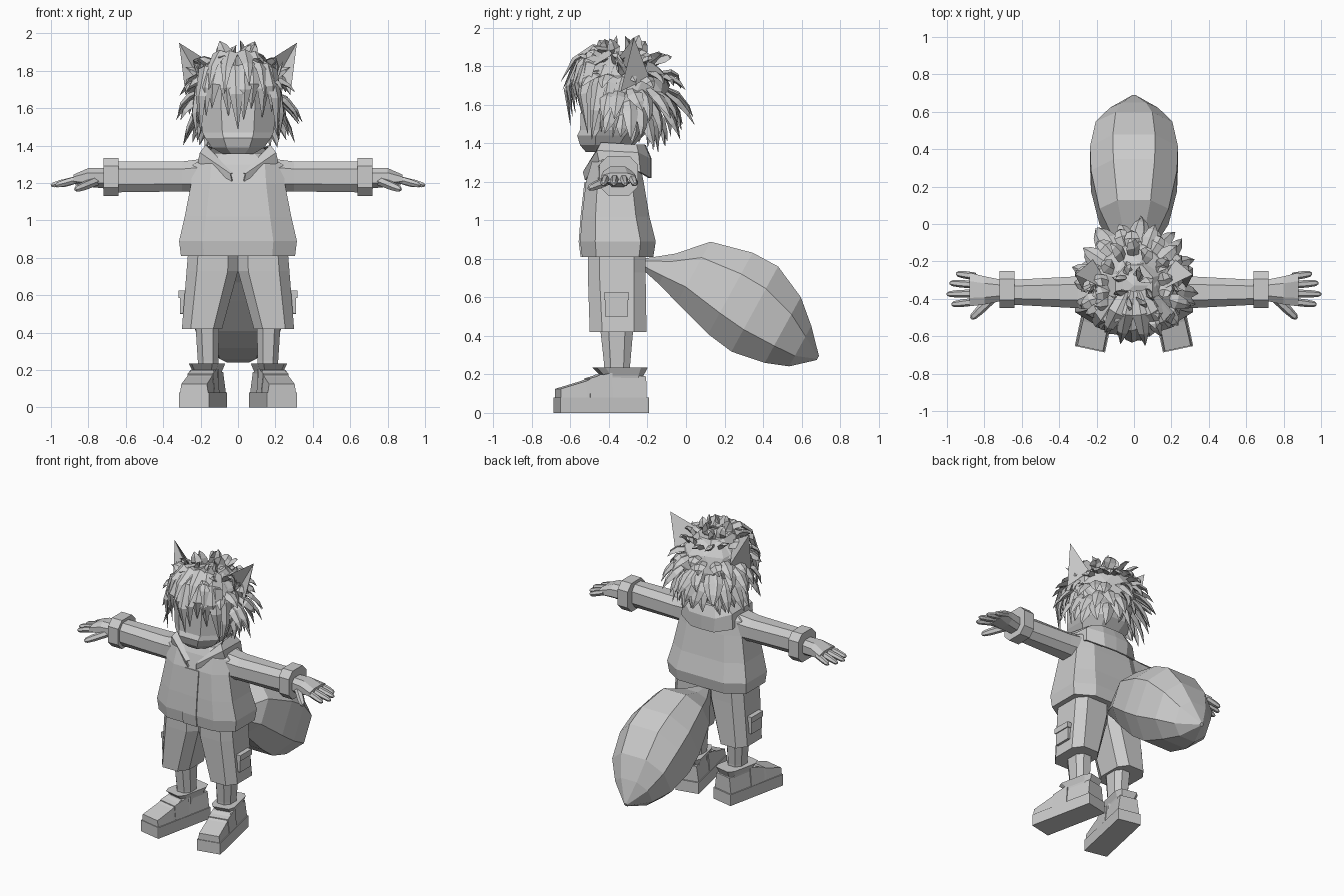
import bpy, bmesh, math, random
from mathutils import Vector, Matrix

random.seed(4)
cube = bpy.data.objects.get("Cube")
if cube:
    bpy.data.objects.remove(cube)

grey = bpy.data.materials.new("plain_grey")
grey.use_nodes = True
grey.diffuse_color = (0.6, 0.6, 0.6, 1)
grey.node_tree.nodes["Principled BSDF"].inputs["Base Color"].default_value = (0.6, 0.6, 0.6, 1)


def finish(name, bm, mirror=False, thick=0):
    bmesh.ops.recalc_face_normals(bm, faces=bm.faces)
    me = bpy.data.meshes.new(name)
    bm.to_mesh(me)
    bm.free()
    me.materials.append(grey)
    ob = bpy.data.objects.new(name, me)
    bpy.context.collection.objects.link(ob)
    if thick:
        m = ob.modifiers.new("thickness", 'SOLIDIFY')
        m.thickness, m.offset = thick, 0
    if mirror:
        ob.modifiers.new("mirror", 'MIRROR').use_clip = False
    return ob


def add_loft(bm, rings, closed=True):
    rows = [[bm.verts.new(p) for p in r] for r in rings]
    n = len(rows[0])
    for a, b in zip(rows, rows[1:]):
        for i in range(n if closed else n - 1):
            j = (i + 1) % n
            bm.faces.new((a[i], a[j], b[j], b[i]))
    if closed:
        bm.faces.new(rows[0])
        bm.faces.new(rows[-1])


def loft(name, rings, mirror=False, closed=True, thick=0):
    bm = bmesh.new()
    add_loft(bm, rings, closed)
    return finish(name, bm, mirror, thick)


def octagon(a0, a1, b0, b1, c):
    # rectangle with its corners cut off by the share c
    da, db = (a1 - a0) * c, (b1 - b0) * c
    return [(a0 + da, b0), (a1 - da, b0), (a1, b0 + db), (a1, b1 - db),
            (a1 - da, b1), (a0 + da, b1), (a0, b1 - db), (a0, b0 + db)]


def level(z, x0, x1, y0, y1, c=0.25):
    return [(x, y, z) for x, y in octagon(x0, x1, y0, y1, c)]


def across(x, y0, y1, z0, z1, c=0.25):
    return [(x, y, z) for y, z in octagon(y0, y1, z0, z1, c)]


# Jacket
loft("jacket", [level(z, -w, w, f, b, c) for z, w, f, b, c in (
    (0.81, 0.305, -0.54, -0.17, 0.2), (0.89, 0.315, -0.55, -0.157, 0.2),
    (1.02, 0.285, -0.54, -0.19, 0.2), (1.2, 0.25, -0.52, -0.22, 0.2),
    (1.3, 0.24, -0.49, -0.24, 0.2), (1.36, 0.14, -0.46, -0.26, 0.2))])
loft("jacket_front_strip", [[(-0.055, y, z), (0.055, y, z)] for y, z in (
    (-0.543, 0.81), (-0.553, 0.89), (-0.543, 1.02), (-0.523, 1.2))],
    closed=False, thick=0.009)

# Folded collar, open at the front
loft("collar", [
    [(0.03, -0.52, 1.21), (0.21, -0.45, 1.31), (0.2, -0.24, 1.25), (0.09, -0.19, 1.22), (0, -0.185, 1.22)],
    [(0.04, -0.53, 1.25), (0.2, -0.46, 1.36), (0.19, -0.25, 1.35), (0.1, -0.19, 1.32), (0, -0.185, 1.32)],
    [(0.03, -0.5, 1.25), (0.17, -0.44, 1.4), (0.14, -0.26, 1.39), (0.08, -0.22, 1.39), (0, -0.215, 1.39)]],
    mirror=True, closed=False, thick=0.012)

# Sleeves and cuffs
loft("sleeves", [across(0.18, -0.46, -0.27, 1.15, 1.33), across(0.3, -0.45, -0.28, 1.155, 1.315),
                 across(0.68, -0.43, -0.3, 1.15, 1.315)], mirror=True)
loft("cuffs", [across(x, -0.45, -0.25, 1.13, 1.335, 0.22) for x in (0.64, 0.72)], mirror=True)

# Hands
loft("palms", [across(0.7, -0.41, -0.3, 1.17, 1.28), across(0.8, -0.43, -0.28, 1.18, 1.28),
               across(0.88, -0.44, -0.26, 1.195, 1.245)], mirror=True)
bm = bmesh.new()


def finger(a, b, r):
    a, b = Vector(a), Vector(b)
    d = (b - a).normalized()
    s = d.cross(Vector((0, 0, 1))).normalized()
    u = s.cross(d)
    add_loft(bm, [[a.lerp(b, t) + (s * math.cos(k * math.pi / 3) + u * math.sin(k * math.pi / 3)) * r * q
                   for k in range(6)] for t, q in ((0, 1), (0.6, 0.95), (0.9, 0.75), (1, 0.35))])


for y, tip_y, tip_x in ((-0.28, -0.265, 0.95), (-0.325, -0.315, 0.985),
                        (-0.37, -0.375, 1.0), (-0.415, -0.43, 0.975)):
    finger((0.85, y, 1.222), (tip_x, tip_y, 1.187), 0.021)
finger((0.76, -0.4, 1.21), (0.87, -0.505, 1.165), 0.025)
finish("fingers", bm, mirror=True)

# Shorts with side pockets
loft("shorts", [level(0.42, 0.085, 0.3, -0.5, -0.205, 0.22), level(0.73, 0, 0.275, -0.51, -0.21, 0.2),
                level(0.85, 0, 0.265, -0.51, -0.21, 0.2)], mirror=True)
loft("pockets", [across(x, -0.42, -0.3, 0.5, 0.62, 0.02) for x in (0.27, 0.31)], mirror=True)
loft("pocket_flaps", [across(x, -0.425, -0.295, 0.585, 0.625, 0.02) for x in (0.27, 0.317)], mirror=True)

# Legs
loft("legs", [level(0.12, 0.105, 0.21, -0.42, -0.29), level(0.25, 0.105, 0.215, -0.425, -0.29),
              level(0.48, 0.1, 0.23, -0.45, -0.27)], mirror=True)

# Shoes, modelled straight and then turned outward
turn = Matrix.Translation((0.14, -0.22, 0)) @ Matrix.Rotation(math.radians(12), 4, 'Z')


def shoe_part(name, rings):
    loft(name, [[turn @ Vector(p) for p in r] for r in rings], mirror=True)


shoe_part("shoe_soles", [level(z, -0.083, 0.083, -0.46, 0.01, 0.01) for z in (0, 0.08)])
shoe_part("shoe_uppers", [[(-0.078, y, 0.07), (0.078, y, 0.07), (w, y, z), (-w, y, z)]
                          for y, w, z in ((-0.455, 0.07, 0.125), (-0.32, 0.068, 0.165),
                                          (-0.24, 0.062, 0.2), (0, 0.062, 0.19))])
shoe_part("shoe_straps", [[(-0.081, y, 0.07), (0.081, y, 0.07), (0.069, y, z), (-0.069, y, z)]
                          for y, z in ((-0.3, 0.18), (-0.18, 0.21))])
shoe_part("shoe_collars", [level(0.15, -0.06, 0.06, -0.2, -0.02, 0.15),
                           level(0.195, -0.065, 0.065, -0.22, -0.01, 0.15),
                           level(0.235, -0.08, 0.08, -0.26, 0.01, 0.15)])

# Tail, swept back and down from the waist
axis, up, root = Vector((0, 0.876, -0.48)), Vector((0, 0.48, 0.876)), Vector((0, -0.2, 0.77))
loft("tail", [[root + axis * s + up * v + Vector((h, 0, 0)) for h, v in octagon(-w, w, lo, hi, 0.26)]
              for s, lo, hi, w in ((-0.03, -0.03, 0.02, 0.03), (0.1, -0.06, 0.12, 0.11),
                                   (0.23, -0.1, 0.262, 0.185), (0.45, -0.165, 0.317, 0.23),
                                   (0.6, -0.187, 0.318, 0.235), (0.78, -0.155, 0.235, 0.205),
                                   (0.9, -0.11, 0.13, 0.13), (1.01, -0.012, 0.012, 0.012))])

# Neck and head
loft("neck", [level(z, -0.075, 0.075, -0.43, -0.29) for z in (1.25, 1.45)])
loft("head", [level(z, -w, w, f, b, 0.28) for z, w, f, b in (
    (1.355, 0.08, -0.52, -0.36), (1.39, 0.14, -0.55, -0.27), (1.44, 0.175, -0.565, -0.22),
    (1.47, 0.19, -0.55, -0.19), (1.6, 0.205, -0.545, -0.16), (1.75, 0.2, -0.54, -0.15),
    (1.86, 0.1, -0.45, -0.22))])

# Hollow pointed ears
bm = bmesh.new()
inner, outer, back, tip, hollow = [bm.verts.new(p) for p in (
    (0.11, -0.37, 1.82), (0.28, -0.34, 1.67), (0.22, -0.19, 1.74), (0.315, -0.27, 1.95), (0.22, -0.27, 1.78))]
for f in ((inner, tip, back), (outer, back, tip), (inner, hollow, tip),
          (hollow, outer, tip), (inner, back, hollow), (outer, hollow, back)):
    bm.faces.new(f)
finish("ears", bm, mirror=True)

# Hair: a cap covered in pointed locks
centre = Vector((0, -0.33, 1.67))
radii = Vector((0.22, 0.25, 0.21))
bm = bmesh.new()
bmesh.ops.create_icosphere(bm, subdivisions=2, radius=1)
for v in bm.verts:
    v.co = centre + v.co * radii
    if v.co.y < -0.4 and v.co.z < 1.7:
        v.co.y = -0.4
finish("hair_cap", bm)


def lock(a, b, c, w):
    a, b, c = Vector(a), Vector(b), Vector(c)
    out = (b - centre).normalized()
    rings = []
    for t, q in ((0, 0.7), (0.35, 1), (0.7, 0.65), (1, 0.04)):
        p = a.lerp(b, t).lerp(b.lerp(c, t), t)
        d = a.lerp(b, t) - b.lerp(c, t)
        s = d.cross(out).normalized() * w * q
        n = s.cross(d).normalized() * w * q * 0.4
        rings.append([p + s, p + n, p - s, p - n])
    add_loft(bm, rings)


bm = bmesh.new()
# rows of locks: height angle, count, sweep around the back, drop, flare
for elev, count, sweep, drop, flare in ((72, 8, 360, -0.01, 0.09), (48, 13, 330, 0.05, 0.13),
                                        (24, 15, 260, 0.11, 0.13), (2, 15, 235, 0.14, 0.13),
                                        (-18, 13, 215, 0.15, 0.1), (-36, 11, 190, 0.13, 0.06)):
    for i in range(count):
        a = math.radians(((i + 0.5) / count - 0.5) * sweep + random.uniform(-6, 6))
        e = math.radians(elev + random.uniform(-5, 5))
        n = Vector((math.cos(e) * math.sin(a), math.cos(e) * math.cos(a), math.sin(e)))
        p = centre + n * radii * 0.92
        k = random.uniform(0.8, 1.15)
        side = Vector((math.cos(a), -math.sin(a), 0)) * random.uniform(-0.04, 0.04)
        low = Vector((0, 0, -drop * k))
        lock(p, p + n * flare * 0.75 + low * 0.3, p + n * flare * k + low + side, 0.042)
finish("hair_locks", bm)

# Fringe falling over the face, with longer locks framing it
bm = bmesh.new()
for x, tip_x, tip_z in ((-0.2, -0.2, 1.47), (-0.17, -0.17, 1.56), (-0.12, -0.14, 1.6), (-0.07, -0.05, 1.56),
                        (-0.02, 0.0, 1.49), (0.04, 0.03, 1.54), (0.09, 0.07, 1.6),
                        (0.14, 0.13, 1.55), (0.18, 0.18, 1.58), (0.2, 0.21, 1.45)):
    near = 0.62 - abs(x) * 0.5
    lock((x * 0.5, -0.4, 1.87), (x * 1.1, -near - 0.08, 1.85), (tip_x, -near + 0.01, tip_z), 0.055)
for x, y, z in ((-0.06, -0.64, 1.68), (0.05, -0.65, 1.72), (0.12, -0.6, 1.66), (-0.13, -0.58, 1.7)):
    lock((x * 0.3, -0.36, 1.88), (x, -0.55, 1.96), (x * 1.2, y, z), 0.045)
for s in (-1, 1):
    for y, z in ((-0.47, 1.42), (-0.42, 1.46), (-0.36, 1.43)):
        lock((s * 0.14, y + 0.05, 1.8), (s * 0.28, y, 1.7), (s * 0.215, y - 0.02, z), 0.042)
    # tufts inside the ear
    for k in range(3):
        lock((s * 0.2, -0.32, 1.76), (s * 0.22, -0.35, 1.8), (s * (0.2 + 0.04 * k), -0.36, 1.88 - 0.03 * k), 0.025)
finish("fringe", bm)
